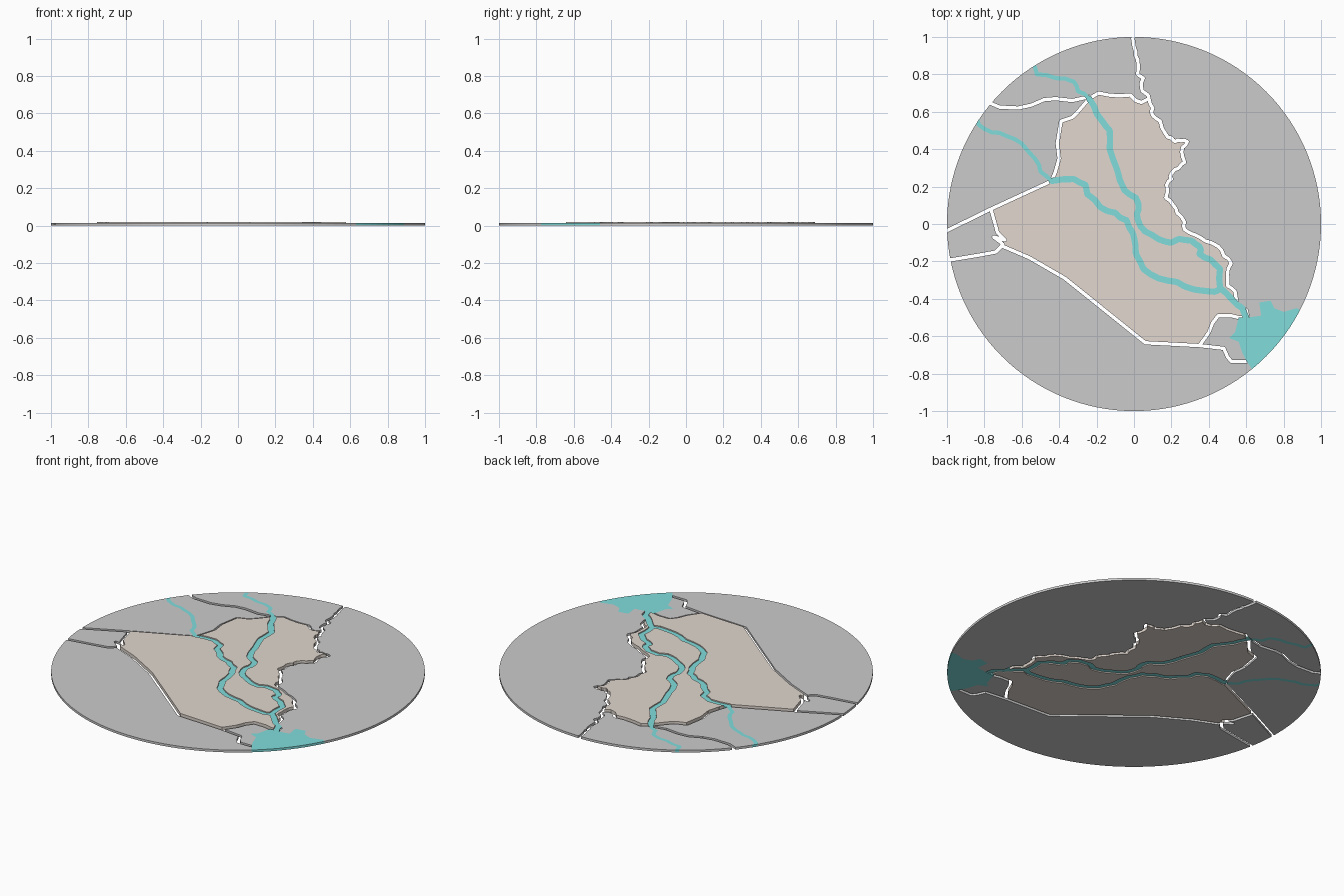
import bpy, bmesh, math, random
from mathutils import Vector
from mathutils.geometry import delaunay_2d_cdt

if "Cube" in bpy.data.objects:
    bpy.data.objects.remove(bpy.data.objects["Cube"])

random.seed(4)
LAND_H, COUNTRY_H = 0.0135, 0.02
GAP, RIVER, STREAM = 0.018, 0.033, 0.022


def pts(*flat):
    return [Vector(flat[i:i + 2]) for i in range(0, len(flat), 2)]


def wiggle(path, amount):
    """Add an irregular midpoint to every segment."""
    out = [path[0]]
    for a, b in zip(path, path[1:]):
        side = Vector((a.y - b.y, b.x - a.x)).normalized()
        out += [(a + b) / 2 + side * random.uniform(-amount, amount), b]
    return out


def ngon(c, r, n):
    return [c + Vector((math.cos(math.tau * i / n), math.sin(math.tau * i / n))) * r
            for i in range(n)]


def ribbon(path, width):
    """Convex pieces covering a path: a rectangle per segment, an octagon per joint."""
    out = [ngon(p, width / 2, 8) for p in path]
    for a, b in zip(path, path[1:]):
        s = Vector((a.y - b.y, b.x - a.x)).normalized() * width / 2
        out.append([a - s, b - s, b + s, a + s])
    return out


def inside(p, poly, box):
    """Even-odd point in polygon test."""
    if not (box[0] < p.x < box[1] and box[2] < p.y < box[3]):
        return False
    odd = False
    for a, b in zip(poly, poly[1:] + poly[:1]):
        if (a.y > p.y) != (b.y > p.y) and p.x < a.x + (b.x - a.x) * (p.y - a.y) / (b.y - a.y):
            odd = not odd
    return odd


# country border, clockwise from the north-west corner
north = pts(-.24, .67, -.19, .70, -.14, .69, -.08, .685, -.02, .69, .01, .66, .04, .65, .08, .67)
east = pts(.08, .67, .10, .62, .10, .58, .14, .55, .17, .48, .20, .46, .22, .44, .25, .445,
           .285, .44, .26, .41, .26, .36, .27, .33, .24, .30, .20, .27, .20, .24, .175, .21,
           .17, .14, .21, .10, .23, .06, .27, .01, .27, -.03, .33, -.06, .38, -.09, .45, -.12,
           .48, -.17, .52, -.21, .50, -.27, .50, -.33, .54, -.36, .55, -.42, .60, -.46, .61, -.50)
south = pts(.56, -.50, .52, -.49, .45, -.49, .42, -.53, .40, -.58, .35, -.65, .06, -.635,
            -.17, -.45, -.37, -.29, -.56, -.18, -.70, -.12)
west = pts(-.71, -.10, -.75, -.07, -.69, -.085, -.73, -.045, -.765, .08, -.44, .23,
           -.42, .28, -.40, .35, -.41, .43, -.39, .55, -.33, .57, -.30, .60)
outline = north[:-1] + wiggle(east, .008) + south + west

# borders between the neighbouring lands
borders = [
    pts(-.24, .68, -.33, .66, -.42, .67, -.48, .665, -.55, .635, -.62, .62, -.72, .625, -.80, .66),
    wiggle(pts(.08, .67, .06, .70, .04, .73, .05, .78, .02, .80, .02, .88, .01, .92,
               0, .95, 0, 1.03), .008),
    pts(-.765, .08, -1.03, -.05),
    pts(-.70, -.11, -.74, -.15, -.82, -.165, -1.03, -.20),
    pts(.35, -.65, .48, -.665, .50, -.71, .52, -.735, .65, -.735),
]

# rivers inside the country, and their upper courses outside it
rivers = [
    pts(-.24, .67, -.20, .59, -.17, .55, -.13, .50, -.13, .40, -.09, .29, -.05, .18, .01, .14,
        .025, .08, .02, .025, .06, -.04, .13, -.08, .20, -.10, .24, -.08, .31, -.09, .35, -.12,
        .35, -.16, .41, -.19, .46, -.24, .46, -.34, .53, -.41, .58, -.45, .60, -.50),
    pts(-.44, .23, -.32, .24, -.26, .21, -.25, .16, -.18, .09, -.10, .06, -.04, .02, -.005, -.05,
        .01, -.16, .05, -.24, .13, -.29, .23, -.31, .32, -.35, .40, -.36, .46, -.35),
]
streams = [
    pts(-.54, .86, -.52, .80, -.42, .78, -.32, .76, -.30, .71, -.24, .67),
    pts(-.83, .59, -.83, .53, -.76, .49, -.68, .47, -.60, .43, -.53, .35, -.50, .28, -.44, .23),
]
gulf = pts(.56, -.50, .54, -.58, .51, -.61, .56, -.63, .58, -.69, .60, -.73, .64, -.79,
           .82, -.92, 1.05, -.55, .87, -.45, .80, -.47, .75, -.45, .73, -.41, .67, -.42,
           .68, -.49, .61, -.50)

# lay every outline into one flat arrangement, tagged by kind (most important first)
shapes = [("gulf", gulf)]
for kind, paths, width in (("river", [wiggle(r, .008) for r in rivers], RIVER),
                           ("stream", [wiggle(r, .008) for r in streams], STREAM),
                           ("gap", borders + [outline + outline[:1]], GAP)):
    shapes += [(kind, piece) for path in paths for piece in ribbon(path, width)]
disc = ngon(Vector((0, 0)), 1, 128)
shapes += [("country", outline), ("land", disc)]
boxes = [(min(p.x for p in s), max(p.x for p in s), min(p.y for p in s), max(p.y for p in s))
         for _, s in shapes]
verts, edges = [], []
for _, poly in shapes:
    n, k = len(verts), len(poly)
    edges += [(n + i, n + (i + 1) % k) for i in range(k)]
    verts += poly
flat, _, tris, *_ = delaunay_2d_cdt(verts, edges, [], 0, 1e-5)

parts = {}
for tri in tris:
    c = (flat[tri[0]] + flat[tri[1]] + flat[tri[2]]) / 3
    if inside(c, disc, boxes[-1]):
        kind = next(k for (k, s), b in zip(shapes, boxes) if inside(c, s, b))
        parts.setdefault(kind, []).append(tri)


def slab(name, faces, z0, z1, color=None):
    """Turn a set of flat triangles into a solid plate."""
    bm = bmesh.new()
    vs = [bm.verts.new((p.x, p.y, z0)) for p in flat]
    for f in faces:
        bm.faces.new([vs[i] for i in f])
    bmesh.ops.delete(bm, geom=[v for v in bm.verts if not v.link_faces], context='VERTS')
    # raise a copy of the plate and wall its rim
    low = bm.faces[:]
    top = bmesh.ops.extrude_face_region(bm, geom=low, use_keep_orig=True)["geom"]
    bmesh.ops.translate(bm, vec=(0, 0, z1 - z0),
                        verts=[g for g in top if isinstance(g, bmesh.types.BMVert)])
    bmesh.ops.recalc_face_normals(bm, faces=bm.faces)
    mesh = bpy.data.meshes.new(name)
    bm.to_mesh(mesh)
    bm.free()
    ob = bpy.data.objects.new(name, mesh)
    bpy.context.collection.objects.link(ob)
    if color:
        mat = bpy.data.materials.new(name)
        mat.diffuse_color = (*color, 1)
        mat.use_nodes = True
        mat.node_tree.nodes["Principled BSDF"].inputs["Base Color"].default_value = mat.diffuse_color
        mesh.materials.append(mat)


TEAL = (.22, .72, .72)
slab("surrounding_land", parts["land"], 0, LAND_H)
slab("central_country", parts["country"], 0, COUNTRY_H, (.75, .68, .62))
slab("rivers", parts["river"], .006, LAND_H, TEAL)
slab("upper_streams", parts["stream"], 0, LAND_H, TEAL)
slab("gulf", parts["gulf"], 0, LAND_H, TEAL)
